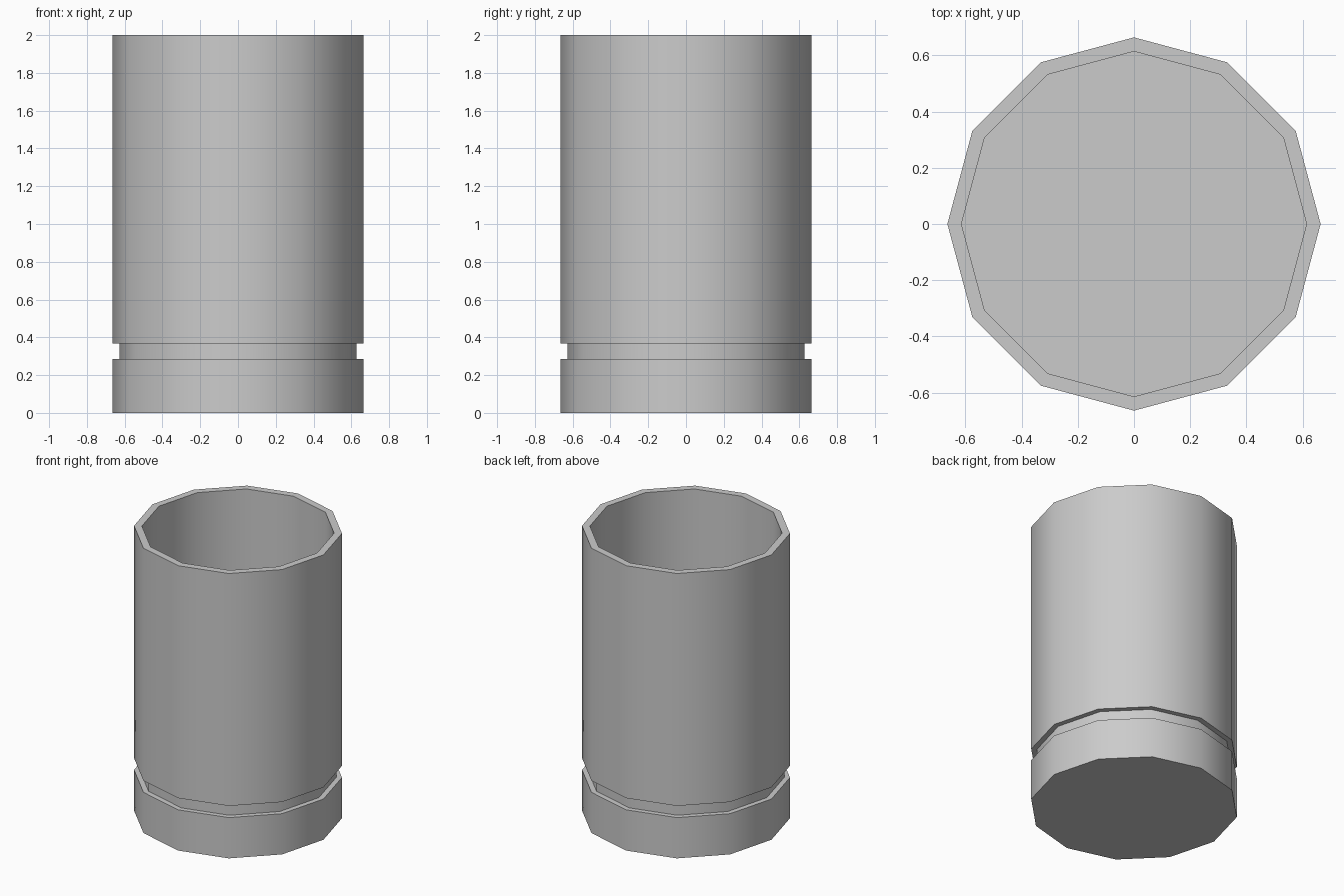
import bpy, bmesh, math

if "Cube" in bpy.data.objects:
    bpy.data.objects.remove(bpy.data.objects["Cube"])

SIDES = 12

# Profile (radius, height): outer base, groove, rim, inner wall, inner floor
profile = [(0.664, 0.0), (0.664, 0.286), (0.628, 0.286), (0.628, 0.368),
           (0.664, 0.368), (0.664, 2.0), (0.614, 2.0), (0.614, 0.05)]

bm = bmesh.new()

# Stack of twelve-sided rings following the profile
rings = []
for r, z in profile:
    rings.append([bm.verts.new((r * math.cos(math.tau * i / SIDES),
                                r * math.sin(math.tau * i / SIDES), z))
                  for i in range(SIDES)])
for a, b in zip(rings, rings[1:]):
    for i in range(SIDES):
        j = (i + 1) % SIDES
        bm.faces.new((a[i], a[j], b[j], b[i]))

# Underside and inner floor
bm.faces.new(rings[0][::-1])
bm.faces.new(rings[-1])
bmesh.ops.recalc_face_normals(bm, faces=bm.faces)

mesh = bpy.data.meshes.new("cup")
bm.to_mesh(mesh)
bm.free()
cup = bpy.data.objects.new("cup", mesh)
bpy.context.collection.objects.link(cup)

# Smooth walls with crisp rim, groove and base edges
bpy.context.view_layer.objects.active = cup
cup.select_set(True)
bpy.ops.object.shade_smooth_by_angle(angle=math.radians(40))
